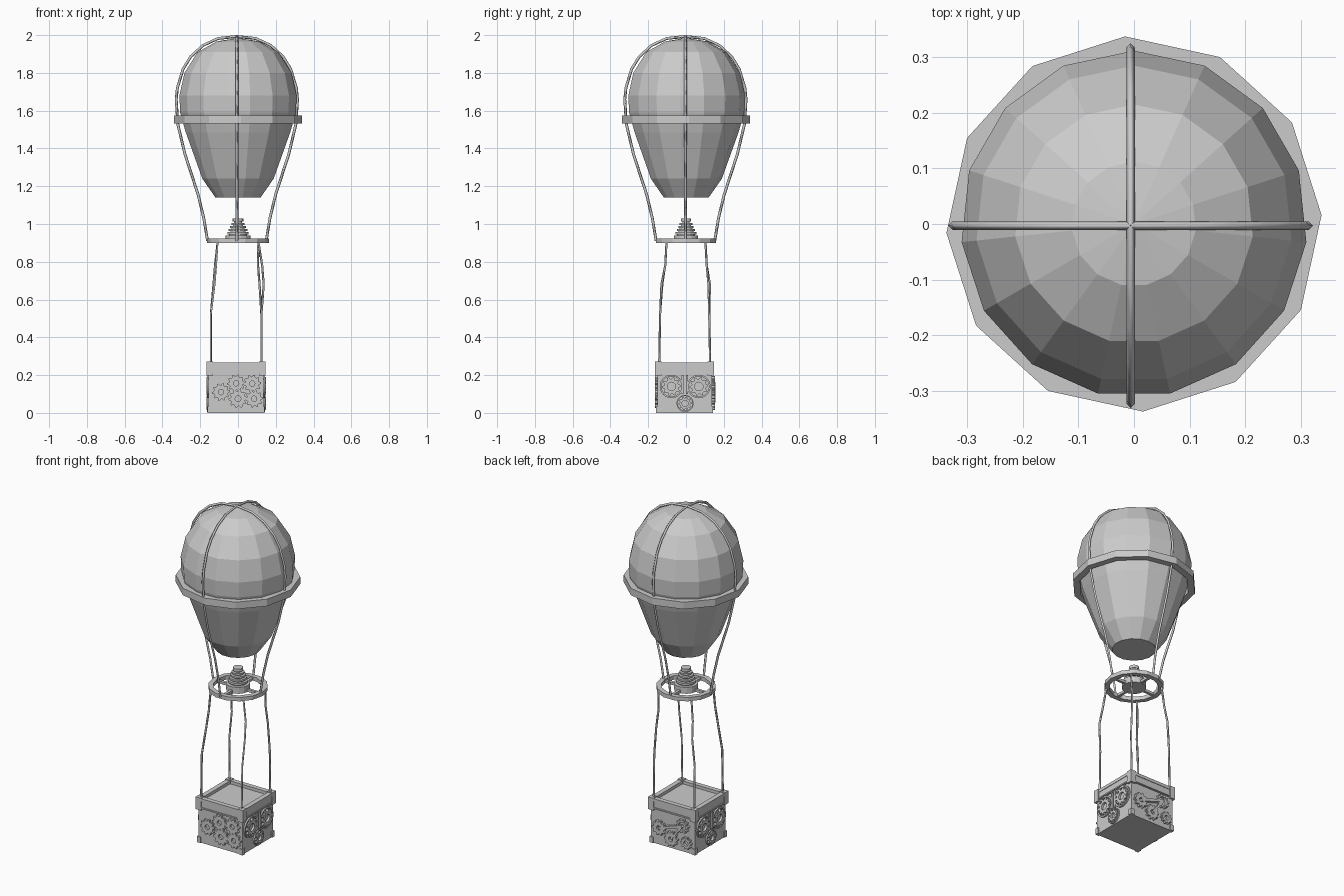
import bpy, bmesh, math
from mathutils import Matrix, Vector

if "Cube" in bpy.data.objects:
    bpy.data.objects.remove(bpy.data.objects["Cube"])

grey = bpy.data.materials.new("light grey")
grey.diffuse_color = (0.6, 0.6, 0.6, 1)
grey.use_nodes = True
grey.node_tree.nodes["Principled BSDF"].inputs["Base Color"].default_value = grey.diffuse_color


def finish(name, bm, matrix=None):
    if matrix:
        bm.transform(matrix)
    bmesh.ops.recalc_face_normals(bm, faces=bm.faces[:])
    me = bpy.data.meshes.new(name)
    bm.to_mesh(me)
    bm.free()
    me.materials.append(grey)
    ob = bpy.data.objects.new(name, me)
    bpy.context.collection.objects.link(ob)
    return ob


def lathe(name, profile, sides, turn=0.0, closed=False, centre=(0, 0)):
    """Spin (radius, z) points; closed=True joins the last ring to the first."""
    bm = bmesh.new()
    rings = []
    for r, z in profile:
        if r == 0:
            rings.append([bm.verts.new((centre[0], centre[1], z))] * sides)
        else:
            rings.append([bm.verts.new((centre[0] + r * math.cos(turn + math.tau * i / sides),
                                        centre[1] + r * math.sin(turn + math.tau * i / sides), z))
                          for i in range(sides)])
    pairs = list(zip(rings, rings[1:])) + ([(rings[-1], rings[0])] if closed else [])
    for a, b in pairs:
        for i in range(sides):
            j = (i + 1) % sides
            bm.faces.new(list(dict.fromkeys((a[i], a[j], b[j], b[i]))))
    if not closed:
        for ring in (rings[0], rings[-1]):
            if ring[0] is not ring[1]:
                bm.faces.new(ring)
    return finish(name, bm)


def box(name, lo, hi, matrix=None):
    bm = bmesh.new()
    bmesh.ops.create_cube(bm, size=1)
    lo, hi = Vector(lo), Vector(hi)
    for v in bm.verts:
        v.co = Vector([(lo[k] + hi[k]) / 2 + v.co[k] * (hi[k] - lo[k]) for k in range(3)])
    return finish(name, bm, matrix)


def rope(name, points, radius):
    cu = bpy.data.curves.new(name, 'CURVE')
    cu.dimensions = '3D'
    cu.bevel_depth = radius
    cu.bevel_resolution = 0
    cu.use_fill_caps = True
    sp = cu.splines.new('POLY')
    sp.points.add(len(points) - 1)
    for p, co in zip(sp.points, points):
        p.co = (*co, 1)
    cu.materials.append(grey)
    ob = bpy.data.objects.new(name, cu)
    bpy.context.collection.objects.link(ob)
    bpy.ops.object.select_all(action='DESELECT')
    ob.select_set(True)
    bpy.context.view_layer.objects.active = ob
    bpy.ops.object.convert(target='MESH')


# Balloon envelope and belt
lathe("envelope", [(.12, 1.14), (.19, 1.24), (.278, 1.485), (.308, 1.59), (.312, 1.68),
                   (.285, 1.80), (.215, 1.91), (.112, 1.967), (0, 1.985)], 15, math.pi / 2)
lathe("belt", [(.338, 1.533), (.338, 1.575), (.30, 1.575), (.30, 1.533)], 12,
      math.radians(2.75), True)

# Upper ropes, running over the envelope down to the hoop
path = [(0, 1.993), (.10, 1.982), (.18, 1.945), (.245, 1.885), (.285, 1.82), (.315, 1.72),
        (.321, 1.66), (.313, 1.53), (.275, 1.37), (.205, 1.155), (.175, 1.03), (.155, .91)]
for k in range(4):
    c, s = round(math.cos(k * math.pi / 2)), round(math.sin(k * math.pi / 2))
    rope(f"upper_rope_{k}", [(c * r - .006, s * r - .003, z) for r, z in path], .0075)

# Burner hoop, spokes and stepped burner
lathe("hoop", [(.163, .90), (.163, .923), (.135, .923), (.135, .90)], 14, 0, True)
box("spoke_x", (-.14, -.008, .903), (.14, .008, .918))
box("spoke_y", (-.008, -.14, .903), (.008, .14, .918))
steps = [(.066, .90, .938), (.056, .945, .957), (.049, .963, .974), (.042, .98, .99),
         (.035, .996, 1.006), (.028, 1.012, 1.03)]
profile = []
for r, z0, z1 in steps:
    if profile:
        profile.append((r - .008, profile[-1][1]))
        profile.append((r - .008, z0))
    profile += [(r, z0), (r, z1)]
lathe("burner", profile, 14)

# Lower ropes from the hoop to the basket corners
CX, CY, H = -.01, -.007, .145
wobble = {(-1, -1): 0, (1, -1): .012, (1, 1): -.01, (-1, 1): .006}
for (sx, sy), w in wobble.items():
    rope(f"lower_rope_{sx}_{sy}",
         [(sx * .108, sy * .103, .905), (sx * (.116 + w), sy * .11, .78),
          (sx * (.124 + w), sy * (.124 + w / 2), .68), (CX + sx * .134, CY + sy * .13, .52),
          (CX + sx * .134, CY + sy * .135, .25)], .006)

# Basket body with a recessed lid
box("basket_body", (CX - H, CY - H, 0), (CX + H, CY + H, .25))


def side(k):
    """Frame of basket side k: u to the right, v up, w outward (0 front, 1 right...)."""
    return Matrix.Translation((CX, CY, 0)) @ Matrix.Rotation(k * math.pi / 2, 4, 'Z') @ \
        Matrix(((1, 0, 0, 0), (0, 0, -1, 0), (0, 1, 0, 0), (0, 0, 0, 1)))


def gear(name, k, u, v, r, hole=.3, teeth=10, depth=.012, notch=.78):
    """Flat toothed wheel; notch=1 gives a plain ring."""
    bm = bmesh.new()
    n = teeth * 4
    loops = []
    for w in (H - .004, H + depth):
        outer, inner = [], []
        for i in range(n):
            a = math.tau * i / n
            q = r if i % 4 < 2 else r * notch
            outer.append(bm.verts.new((u + q * math.cos(a), v + q * math.sin(a), w)))
            inner.append(bm.verts.new((u + r * hole * math.cos(a), v + r * hole * math.sin(a), w)))
        loops.append((outer, inner))
    (o0, i0), (o1, i1) = loops
    for a, b in ((o0, o1), (o1, i1), (i1, i0), (i0, o0)):
        for i in range(n):
            j = (i + 1) % n
            bm.faces.new((a[i], a[j], b[j], b[i]))
    finish(name, bm, side(k))


def bar(name, k, u0, v0, u1, v1, width, depth=.009):
    """Raised strip on a basket side between two points."""
    d = Vector((u1 - u0, v1 - v0))
    m = side(k) @ Matrix.Translation((u0, v0, 0)) @ \
        Matrix.Rotation(math.atan2(d.y, d.x), 4, 'Z')
    box(name, (0, -width / 2, H - .004), (d.length, width / 2, H + depth), m)


# Rim frame and its ridges on every side, corner brackets and feet
for k in range(4):
    box(f"rim_band_{k}", (-H - .005, .205, H - .012), (H + .005, .262, H + .005), side(k))
    box(f"rim_cap_{k}", (-H - .007, .25, H - .02), (H + .007, .268, H + .008), side(k))
    bar(f"rim_ridge_{k}", k, -.12, .212, .12, .212, .008, .01)
for sx in (-1, 1):
    for sy in (-1, 1):
        x, y = CX + sx * .139, CY + sy * .139
        box("corner_bracket", (x - .017, y - .017, .198), (x + .017, y + .017, .272))
        box("corner_foot", (x - .012, y - .012, 0), (x + .012, y + .012, .035))

# Front gear train
for i, (u, v, r) in enumerate([(-.08, .11, .047), (0, .157, .047), (.085, .155, .047),
                               (.01, .075, .05), (.095, .075, .047)]):
    gear(f"front_gear_{i}", 0, u, v, r)

# Right and left sides: ringed wheels
for k, label in ((1, "right"), (3, "left")):
    for i, (u, v, r) in enumerate([(-.07, .14, .062), (.075, .14, .062), (.002, .05, .045)]):
        gear(f"{label}_ring_{i}", k, u, v, r, .86, 8, .009, 1)
        gear(f"{label}_gear_{i}", k, u, v, r * .8, .45, 10, .013)
    for u in (-.012, .012):
        bar(f"{label}_upright", k, u, .1, u, .2, .01)

# Back: gears linked by an arm
for i, (u, v, r, h) in enumerate([(-.085, .105, .045, .3), (.07, .155, .042, .6),
                                  (-.005, .06, .045, .3), (.095, .06, .036, .4)]):
    gear(f"back_gear_{i}", 2, u, v, r, h, 10, .015)
bar("back_arm", 2, -.085, .105, .07, .155, .016, .019)
bar("back_arm_low", 2, -.005, .06, .07, .155, .012, .017)
